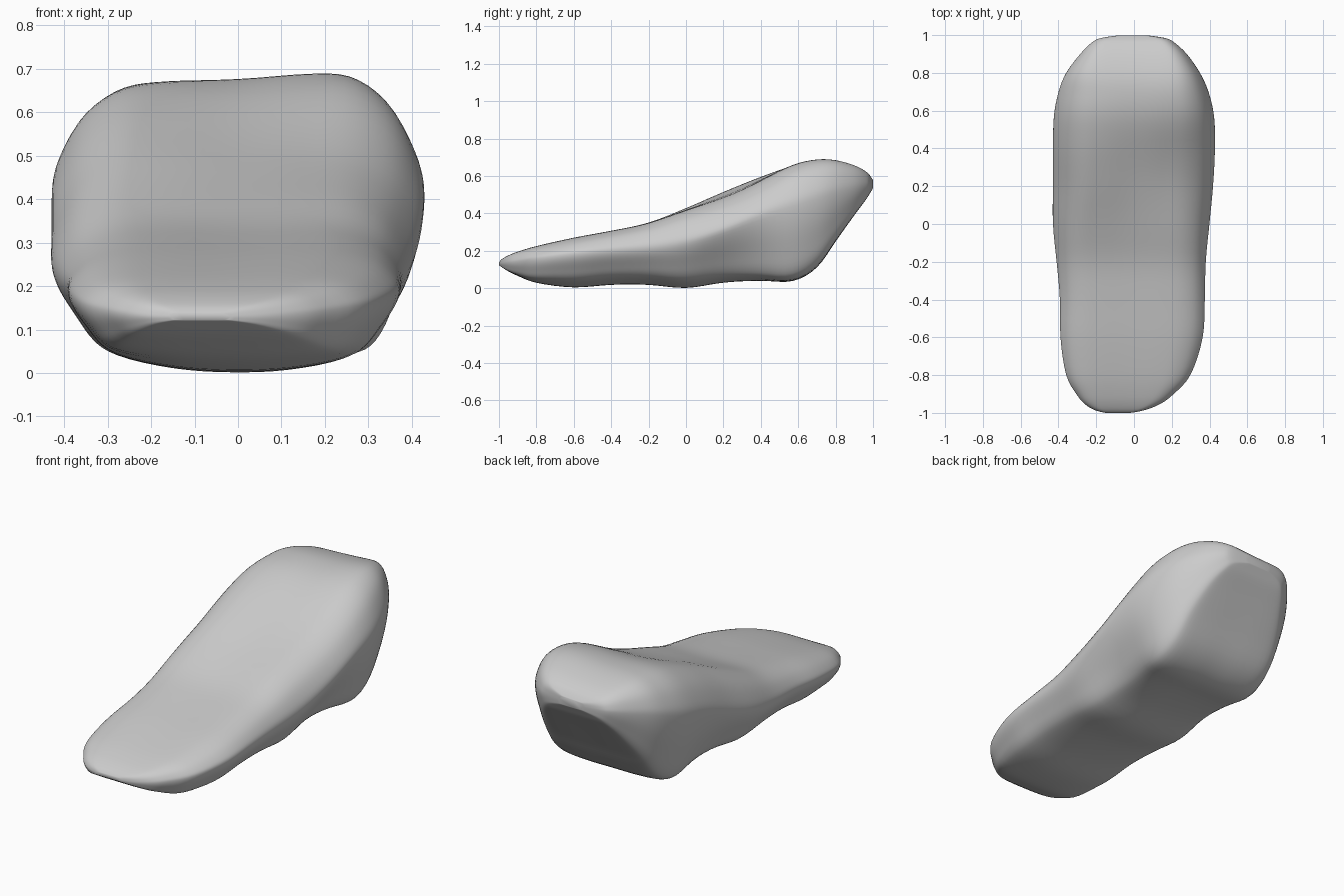
import bpy, bmesh, math

if "Cube" in bpy.data.objects:
    bpy.data.objects.remove(bpy.data.objects["Cube"])

# Stations along the sole: y, left x, right x, bottom z, rim z, top z, squareness of section
STATIONS = [
    (-1.00, -0.15, -0.02, 0.122, 0.13, 0.138, .8),
    (-0.985, -0.21, 0.06, 0.112, 0.132, 0.155, .8),
    (-0.95, -0.265, 0.145, 0.09, 0.138, 0.175, .7),
    (-0.90, -0.305, 0.21, 0.066, 0.145, 0.195, .6),
    (-0.80, -0.36, 0.30, 0.028, 0.16, 0.225, .4),
    (-0.60, -0.39, 0.365, 0.003, 0.185, 0.27, .1),
    (-0.40, -0.392, 0.375, 0.018, 0.205, 0.307, 0),
    (-0.20, -0.41, 0.38, 0.018, 0.22, 0.35, 0),
    (0.00, -0.43, 0.40, 0.0, 0.25, 0.43, 0),
    (0.20, -0.43, 0.42, 0.03, 0.31, 0.52, 0),
    (0.40, -0.43, 0.43, 0.04, 0.39, 0.60, 0),
    (0.57, -0.425, 0.425, 0.037, 0.44, 0.66, .1),
    (0.70, -0.40, 0.395, 0.11, 0.48, 0.68, .2),
    (0.80, -0.36, 0.35, 0.25, 0.51, 0.675, .45),
    (0.90, -0.285, 0.28, 0.39, 0.535, 0.648, .65),
    (0.96, -0.225, 0.215, 0.47, 0.55, 0.618, .8),
    (0.985, -0.175, 0.165, 0.51, 0.555, 0.595, .8),
    (1.00, -0.07, 0.06, 0.535, 0.555, 0.575, .8),
]

# Half cross-section: fraction of half width, fraction from rim to top (+) or bottom (-)
HALF = [(0, .98), (.35, 1), (.62, .95), (.83, .70), (.96, .30), (1, 0),
        (.97, -.30), (.88, -.62), (.79, -.86), (.66, -.97), (.33, -1), (0, -1)]
RING = HALF + [(-u, v) for u, v in HALF[-2:0:-1]]


def spline(points, steps, closed=False):
    """Catmull-Rom resampling of tuples."""
    n = len(points)
    out = []
    for i in range(n if closed else n - 1):
        idx = [i - 1, i, i + 1, i + 2]
        p = [points[k % n] if closed else points[min(max(k, 0), n - 1)] for k in idx]
        for s in range(steps):
            t = s / steps
            out.append(tuple(
                0.5 * (2 * b + (c - a) * t + (2 * a - 5 * b + 4 * c - d) * t * t
                       + (3 * b - a - 3 * c + d) * t ** 3)
                for a, b, c, d in zip(*p)))
    if not closed:
        out.append(points[-1])
    return out


def clamp(t):
    return min(max(t, 0), 1)


def sole_point(u, v, y, xl, xr, zb, zr, zt, k):
    """One surface point: dished foot bed, undercut arch, slightly rounded underside."""
    arch = math.exp(-((y - 0.25) / 0.24) ** 2)
    front = clamp((0.5 - y) / 0.4)
    heel = clamp((y - 0.4) / 0.3)
    if v > 0:
        k = max(k, 0.3 * clamp((0.2 - y) / 0.3))
    u = math.copysign(abs(u) ** (1 - 0.6 * k), u)
    x = (xl + xr) / 2 + u * (xr - xl) / 2
    if v > 0:
        z = zr + v * (zt - zr)
        z += v * (0.055 * x * heel - 0.035 * arch * clamp(u + 0.6))
    else:
        z = zr + v * (zr - zb)
        x *= 1 + v * arch * (0.18 if u > 0 else 0.1)
        z -= v * 0.42 * x * x * front * clamp((y + 1) / 0.3)
    return (x, y, z)


# Loft the cross-section through every station
bm = bmesh.new()
ring = spline(RING, 4, closed=True)
rows = [[bm.verts.new(sole_point(u, v, *st)) for u, v in ring]
        for st in spline(STATIONS, 4)]
for a, b in zip(rows, rows[1:]):
    for i in range(len(ring)):
        j = (i + 1) % len(ring)
        bm.faces.new((a[i], a[j], b[j], b[i]))

# Close the toe and heel tips
bm.faces.new(rows[0])
bm.faces.new(rows[-1])
bmesh.ops.recalc_face_normals(bm, faces=bm.faces)

mesh = bpy.data.meshes.new("sole_body")
bm.to_mesh(mesh)
bm.free()
for f in mesh.polygons:
    f.use_smooth = True
sole = bpy.data.objects.new("sole_body", mesh)
bpy.context.collection.objects.link(sole)

# Even out the skin
smooth = sole.modifiers.new("soften", 'SMOOTH')
smooth.factor = 0.5
smooth.iterations = 4
